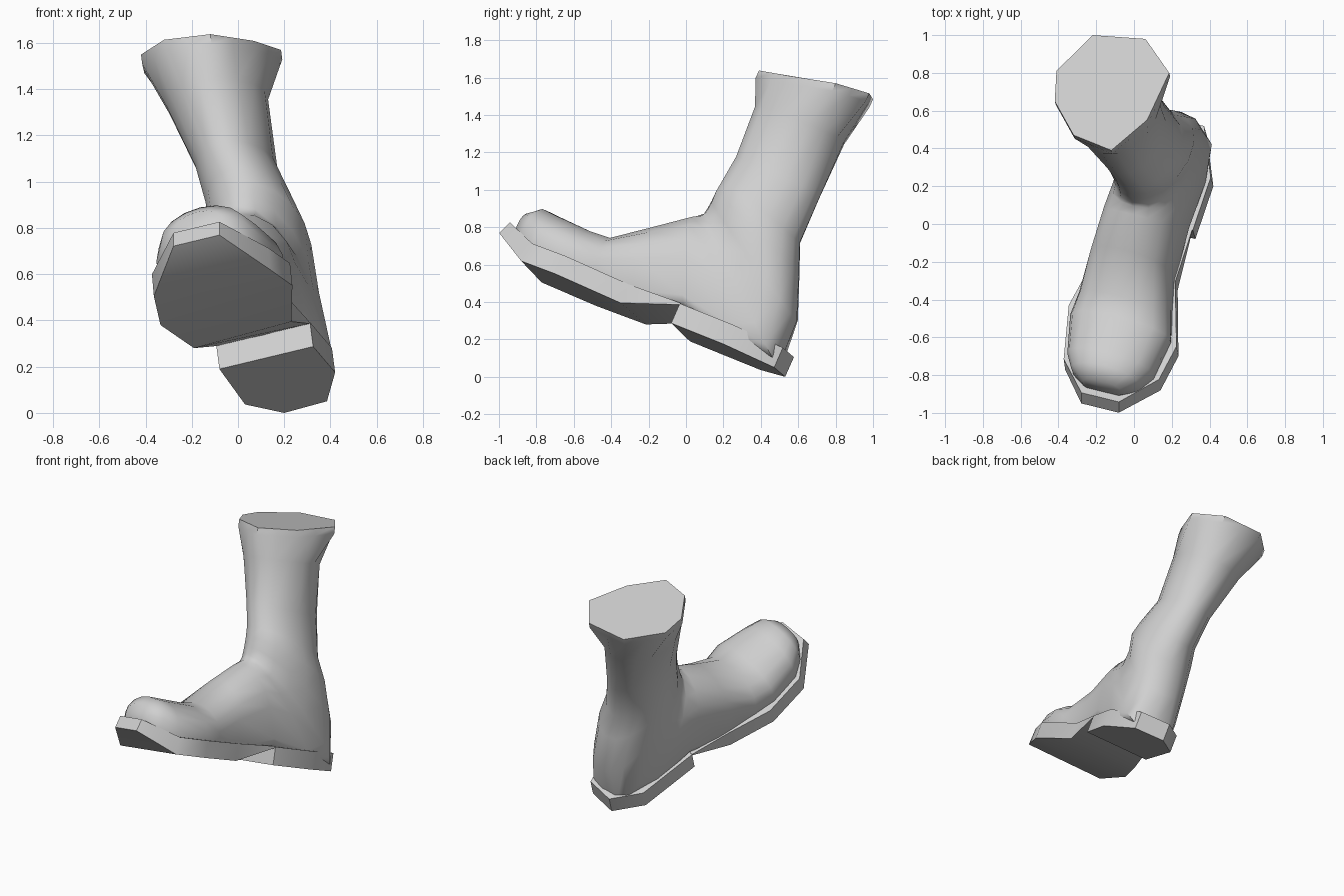
import bpy, bmesh
from math import sin, cos, pi, copysign, radians
from mathutils import Vector, Matrix

cube = bpy.data.objects.get("Cube")
if cube:
    bpy.data.objects.remove(cube, do_unlink=True)

# Single grey colour
grey = bpy.data.materials.new("light_grey")
grey.use_nodes = True
grey.diffuse_color = (0.63, 0.63, 0.63, 1)
grey.node_tree.nodes["Principled BSDF"].inputs["Base Color"].default_value = (0.63, 0.63, 0.63, 1)

# Tilted frame of the boot: side, back and up axes
side = Vector((0.946, -0.234, 0.227)).normalized()
up = Vector((-0.119, 0.403, 0.907))
back = up.cross(side).normalized()
up = side.cross(back)
tilt = Matrix((side, back, up)).transposed().to_4x4()


def loft(name, rings):
    """Skin equal-length rings, cap both ends, place in the tilted frame."""
    bm = bmesh.new()
    rows = [[bm.verts.new(p) for p in ring] for ring in rings]
    count = len(rows[0])
    for a, b in zip(rows, rows[1:]):
        for i in range(count):
            j = (i + 1) % count
            bm.faces.new((a[i], a[j], b[j], b[i]))
    bm.faces.new(rows[0])
    bm.faces.new(rows[-1])
    bmesh.ops.recalc_face_normals(bm, faces=bm.faces[:])
    mesh = bpy.data.meshes.new(name)
    bm.to_mesh(mesh)
    bm.free()
    mesh.materials.append(grey)
    obj = bpy.data.objects.new(name, mesh)
    bpy.context.collection.objects.link(obj)
    obj.matrix_world = tilt
    bpy.ops.object.select_all(action='DESELECT')
    obj.select_set(True)
    bpy.context.view_layer.objects.active = obj
    bpy.ops.object.shade_smooth_by_angle(angle=radians(50))


def power(value, exponent):
    return copysign(abs(value) ** exponent, value)


def body_ring(front_y, front_z, back_y, back_z, centre, half, box, steps=16):
    """Rounded section between a front/top point and a back/sole point."""
    front = Vector((centre, front_y, front_z))
    rear = Vector((centre, back_y, back_z))
    middle, axis = (front + rear) / 2, (rear - front) / 2
    ring = []
    for i in range(steps):
        t = 2 * pi * i / steps
        e = box if sin(t) > 0 else 1
        ring.append(middle + axis * power(sin(t), e)
                    + Vector((half * power(cos(t), e), 0, 0)))
    return ring


def corner_ring(corners, drop):
    """Polygon ring with a midpoint before every corner."""
    points = [Vector(c) - Vector((0, 0, drop)) for c in corners]
    ring = []
    for previous, point in zip(points[-1:] + points, points):
        ring += [(previous + point) / 2, point]
    return ring


def slab_ring(y, lean, left, right, low, high, inset=0):
    """Box section; lean shifts the right side, inset the top edge, along the foot."""
    return [(left, y, low), (right, y + lean, low),
            (right, y + lean + inset, high), (left, y + inset, high)]


# Upper: toe box, instep, ankle fan and shaft in one skin
upper = [
    (-1.095, 0.475, -1.11, 0.35, 0.225, 0.11, 0.6),
    (-1.025, 0.525, -1.05, 0.28, 0.222, 0.19, 0.5),
    (-0.94, 0.52, -0.95, 0.2, 0.215, 0.24, 0.4),
    (-0.73, 0.51, -0.72, 0.2, 0.2, 0.28, 0.4),
    (-0.62, 0.52, -0.55, 0.2, 0.182, 0.255, 0.35),
    (-0.42, 0.68, -0.36, 0.22, 0.163, 0.224, 0.3),
    (-0.26, 0.80, -0.06, 0.302, 0.172, 0.212, 0.25),
    (-0.225, 0.83, 0.28, 0.22, 0.17, 0.208, 0.35),
    (-0.22, 0.86, 0.505, 0.22, 0.168, 0.2, 0.6),
    (-0.215, 0.91, 0.495, 0.48, 0.168, 0.195, 0.85),
    (-0.21, 0.97, 0.4, 0.72, 0.174, 0.206, 0.95),
    (-0.205, 1.04, 0.33, 0.88, 0.162, 0.188, 1),
    (-0.205, 1.18, 0.315, 1.15, 0.12, 0.168, 1),
    (-0.23, 1.47, 0.30, 1.48, 0.077, 0.218, 1),
]
rim = [(0.345, 0.21, 1.725), (0.172, 0.35, 1.763), (-0.105, 0.294, 1.775),
       (-0.235, 0.059, 1.745), (-0.197, -0.1, 1.718), (-0.046, -0.251, 1.692),
       (0.167, -0.27, 1.658), (0.302, -0.06, 1.674)]
loft("boot_upper", [body_ring(*r) for r in upper]
     + [corner_ring(rim, drop) for drop in (0.045, 0)])

# Sole with lifted toe and an arch rising to the heel
sole = [
    (-1.18, 0, 0.122, 0.332, 0.305, 0.38, 0.03),
    (-0.972, 0.017, -0.049, 0.479, 0.19, 0.30, 0.015),
    (-0.663, -0.08, -0.118, 0.511, 0.19, 0.30, 0.01),
    (-0.347, -0.032, -0.066, 0.39, 0.19, 0.30),
    (-0.073, 0, -0.04, 0.388, 0.30, 0.31),
]
loft("front_sole", [slab_ring(*r) for r in sole])

# Heel block
heel = [(-0.073, 0, -0.038, 0.391), (0.349, -0.106, -0.056, 0.39),
        (0.53, -0.014, 0.065, 0.265)]
loft("heel_block", [slab_ring(*r, 0.19, 0.306) for r in heel])
